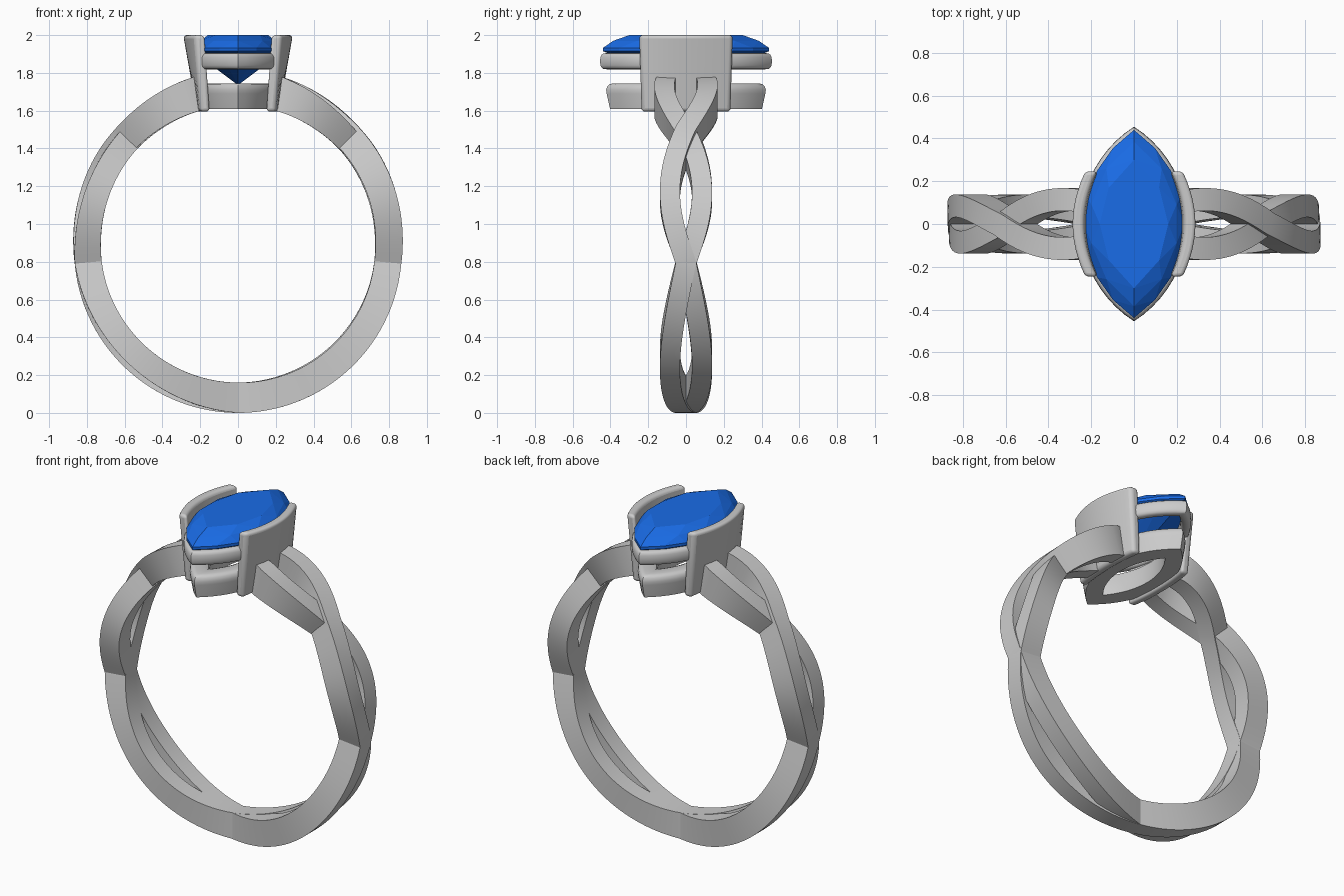
import bpy, bmesh
from math import sin, cos, asin, sqrt, pi, radians

if "Cube" in bpy.data.objects:
    bpy.data.objects.remove(bpy.data.objects["Cube"])

def finish(name, bm, angle=35):
    bmesh.ops.recalc_face_normals(bm, faces=bm.faces)
    me = bpy.data.meshes.new(name)
    bm.to_mesh(me)
    bm.free()
    ob = bpy.data.objects.new(name, me)
    bpy.context.collection.objects.link(ob)
    if angle:
        bpy.ops.object.select_all(action='DESELECT')
        ob.select_set(True)
        bpy.context.view_layer.objects.active = ob
        bpy.ops.object.shade_smooth_by_angle(angle=radians(angle))
    return ob

def sweep(name, rings, closed):
    """Skin a list of equal cross-section loops."""
    bm = bmesh.new()
    vs = [[bm.verts.new(p) for p in r] for r in rings]
    n, m = len(vs), len(vs[0])
    for i in range(n if closed else n - 1):
        a, b = vs[i], vs[(i + 1) % n]
        for k in range(m):
            bm.faces.new((a[k], a[(k + 1) % m], b[(k + 1) % m], b[k]))
    if not closed:
        bm.faces.new(vs[0])
        bm.faces.new(vs[-1])
    return finish(name, bm)

def marquise(a, b, inset=0.0, n=20):
    """Pointed oval: half-length a on y, half-width b on x, offset inwards."""
    R = (a * a + b * b) / (2 * b)
    c, r = R - b, R - inset
    top = asin(sqrt(r * r - c * c) / r)
    pts = []
    for side in (1, -1):
        for i in range(n):
            f = top * (2 * i / n - 1)
            pts.append((side * (r * cos(f) - c), side * r * sin(f)))
    return pts

# --- twisted band: two strands crossing at 45, 95 and 180 degrees from the top
CZ, HALF = 0.87, 0.053
LOBES = ((-3, 45, 0.115), (45, 95, -0.085), (95, 180, 0.085))

def lerp_table(t, table):
    for (t0, v0), (t1, v1) in zip(table, table[1:]):
        if t <= t1:
            f = (t - t0) / (t1 - t0)
            f = f * f * (3 - 2 * f) * 0.4 + f * 0.6
            return v0 + (v1 - v0) * f
    return table[-1][1]

def weave(deg):
    t, s = (deg, 1) if deg <= 180 else (360 - deg, -1)
    for t0, t1, amp in LOBES:
        if t <= t1:
            return s * amp * sin(pi * (t - t0) / (t1 - t0))
    return 0

def strand(name, mirror):
    rings = []
    steps = 200
    for i in range(steps + 1):
        deg = 14 + 332 * i / steps
        t = min(deg, 360 - deg)
        ri = lerp_table(t, ((14, .757), (45, .757), (95, .725), (180, .71)))
        ro = lerp_table(t, ((14, .938), (45, .907), (95, .868), (180, .87)))
        if mirror > 0 and t > 95:
            dip = sin(pi * (t - 95) / 85)
        elif mirror < 0 and t < 95:
            dip = sin(pi * (t - 14) / 81)
        else:
            dip = 0
        ro -= 0.028 * dip
        ri -= 0.006 * dip
        y = weave(deg)
        dy = (weave(deg + .5) - weave(deg - .5)) / (radians(1) * 0.8)
        ln = sqrt(1 + dy * dy)
        ring = []
        for r, e in ((ri, -1), (ri, 1), (ro, 1), (ro, -1)):
            ang = radians(deg)
            if 1 < i < steps - 1:
                ang -= e * HALF * dy / ln / 0.8
            ring.append((r * sin(ang), mirror * (y + e * HALF / ln), CZ + r * cos(ang)))
        rings.append(ring)
    return sweep(name, rings, False)

strand("band_strand_a", 1)
strand("band_strand_b", -1)

# --- marquise rails of the setting
def rail(name, a, b, profile):
    loops = [[(x, y, z) for x, y in marquise(a, b, inset)] for inset, z in profile]
    return sweep(name, loops, True)

def sq(v):
    return (1 if v > 0 else -1) * abs(v) ** 0.7

upper = [(0.03 - 0.03 * sq(cos(k * pi / 8)), 1.862 + 0.043 * sq(sin(k * pi / 8)))
         for k in range(16)]
rail("upper_rail", 0.455, 0.25, upper)
rail("lower_rail", 0.425, 0.212,
     [(.018, 1.61), (.004, 1.69), (.002, 1.71), (.007, 1.73), (.018, 1.741),
      (.035, 1.745), (.085, 1.745), (.105, 1.737), (.115, 1.72), (.115, 1.61)])

# --- two broad curved prongs
def prong(name, side):
    rings = []
    for i in range(25):
        f = i / 12 - 1
        xb, xt = 0.218 - 0.02 * f * f, 0.29 - 0.062 * f * f
        yb, yt = 0.235 * f, 0.247 * f
        rings.append([(side * xb, yb, 1.595), (side * (xb - .05), yb, 1.595),
                      (side * (xt - .055), yt, 2.0), (side * xt, yt, 2.0)])
    ob = sweep(name, rings, False)
    bev = ob.modifiers.new("round", 'BEVEL')
    bev.width, bev.segments = 0.018, 4
    bev.limit_method, bev.angle_limit = 'ANGLE', radians(45)

prong("right_prong", 1)
prong("left_prong", -1)

# --- faceted marquise gem
bm = bmesh.new()
for a, b, z, n in ((.44, .235, 1.915, 8), (.44, .235, 1.932, 8),
                   (.385, .208, 1.97, 5), (.30, .16, 2.0, 4), (.22, .12, 1.825, 4)):
    for x, y in marquise(a, b, 0, n):
        bm.verts.new((x, y, z))
bm.verts.new((0, 0, 1.735))
hull = bmesh.ops.convex_hull(bm, input=bm.verts)
bmesh.ops.delete(bm, geom=[v for v in bm.verts if not v.link_faces], context='VERTS')
bmesh.ops.dissolve_limit(bm, angle_limit=radians(1), verts=bm.verts, edges=bm.edges)
gem = finish("gem", bm, 0)
blue = bpy.data.materials.new("gem_blue")
blue.diffuse_color = (0.01, 0.15, 0.8, 1)
blue.use_nodes = True
blue.node_tree.nodes["Principled BSDF"].inputs["Base Color"].default_value = blue.diffuse_color
gem.data.materials.append(blue)
